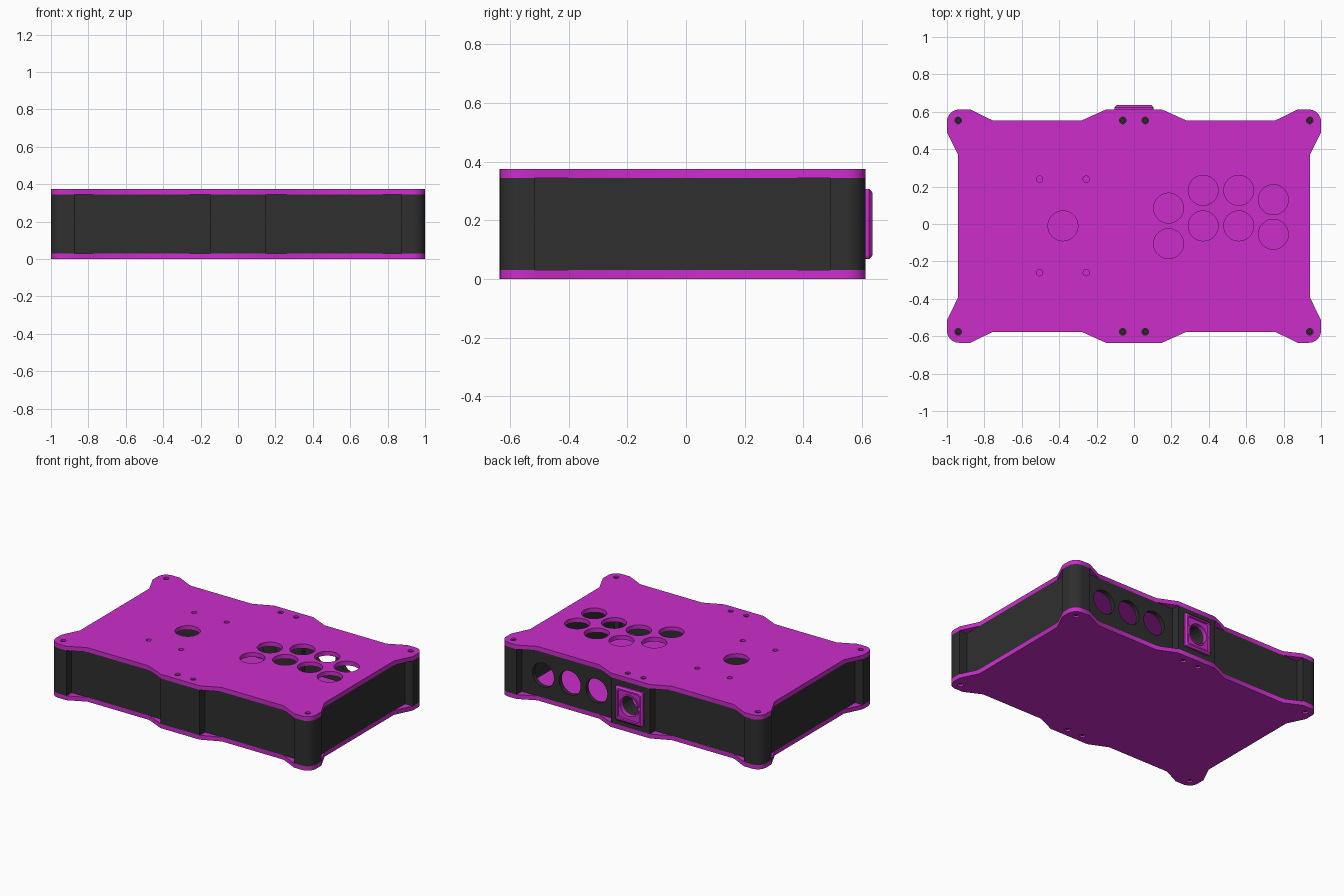
import bpy, bmesh, math

if "Cube" in bpy.data.objects:
    bpy.data.objects.remove(bpy.data.objects["Cube"])

CY = -0.0115                # y centre of the case (the connector sticks out behind)
Z1, Z2, Z3 = 0.03, 0.345, 0.375
R = 0.065                   # outer corner radius


def material(name, rgb):
    m = bpy.data.materials.new(name)
    m.diffuse_color = (*rgb, 1)
    m.use_nodes = True
    m.node_tree.nodes["Principled BSDF"].inputs["Base Color"].default_value = m.diffuse_color
    return m


MAGENTA = material("magenta", (0.6, 0.027, 0.6))
DARK = material("dark_grey", (0.028, 0.028, 0.028))


def finish(name, mesh, mat):
    mesh.materials.clear()
    mesh.materials.append(mat)
    for p in mesh.polygons:
        p.material_index = 0
    ob = bpy.data.objects.new(name, mesh)
    bpy.context.collection.objects.link(ob)
    bpy.ops.object.select_all(action='DESELECT')
    ob.select_set(True)
    bpy.context.view_layer.objects.active = ob
    bpy.ops.object.shade_smooth_by_angle(angle=math.radians(30))
    return ob


def prism(name, loops, a, b, mat, along_y=False):
    """Extrude a filled outline (first loop) with holes (other loops) from a to b."""
    cu = bpy.data.curves.new(name, 'CURVE')
    cu.dimensions, cu.fill_mode, cu.extrude = '2D', 'BOTH', (b - a) / 2
    for loop in loops:
        s = cu.splines.new('POLY')
        s.points.add(len(loop) - 1)
        for p, (u, v) in zip(s.points, loop):
            p.co = (u, v, 0, 1)
        s.use_cyclic_u = True
    tmp = bpy.data.objects.new("tmp", cu)
    bpy.context.collection.objects.link(tmp)
    bpy.context.view_layer.update()
    dg = bpy.context.evaluated_depsgraph_get()
    mesh = bpy.data.meshes.new_from_object(tmp.evaluated_get(dg))
    bpy.data.objects.remove(tmp)
    mid = (a + b) / 2
    bm = bmesh.new()
    bm.from_mesh(mesh)
    bmesh.ops.remove_doubles(bm, verts=bm.verts, dist=1e-5)
    for v in bm.verts:
        x, y, z = v.co
        v.co = (x, mid - z, y) if along_y else (x, y, z + mid)
    bmesh.ops.recalc_face_normals(bm, faces=bm.faces)
    bm.to_mesh(mesh)
    bm.free()
    mesh.name = name
    return finish(name, mesh, mat)


def circle(x, y, r, n=48):
    return [(x + r * math.cos(2 * math.pi * i / n), y + r * math.sin(2 * math.pi * i / n))
            for i in range(n)]


def rect(x0, x1, y0, y1):
    return [(x0, y0), (x1, y0), (x1, y1), (x0, y1)]


def corner_arc(n=10):
    """Rounded corner of the +x +y quadrant, relative to the case centre."""
    return [(1 - R + R * math.cos(i * math.pi / 2 / n), 0.6235 - R + R * math.sin(i * math.pi / 2 / n))
            for i in range(n + 1)]


# Plate outline: one quadrant mirrored four ways
quad = [(0.94, 0.38), (1, 0.5025)] + corner_arc() + [(0.875, 0.6235), (0.755, 0.565),
                                                     (0.28, 0.565), (0.15, 0.6235)]
half = quad + [(-x, y) for x, y in reversed(quad)]
outline = [(x, y + CY) for x, y in half] + [(x, CY - y) for x, y in reversed(half)]

screws = [(x, CY + s * 0.565) for x in (-0.94, -0.06, 0.06, 0.94) for s in (-1, 1)]
screw_holes = [circle(x, y, 0.018, 20) for x, y in screws]
buttons = [(0.185, 0.085), (0.185, -0.105), (0.37, 0.18), (0.37, -0.01),
           (0.56, 0.18), (0.56, -0.01), (0.745, 0.13), (0.745, -0.055), (-0.38, -0.01)]
top_holes = [circle(x, y, 0.08) for x, y in buttons]
top_holes += [circle(x, y, 0.017, 20) for x in (-0.505, -0.255) for y in (0.24, -0.26)]

# Top and bottom plates
prism("bottom_plate", [outline] + screw_holes, 0, Z1, MAGENTA)
prism("top_plate", [outline] + screw_holes + top_holes, Z2, Z3, MAGENTA)

# Screw heads sunk in both plates
for i, (x, y) in enumerate(screws):
    prism(f"screw_top_{i}", [circle(x, y, 0.012, 16)], Z2, Z3 - 0.008, DARK)
    prism(f"screw_bottom_{i}", [circle(x, y, 0.012, 16)], 0.008, Z1, DARK)

# Corner posts with one rounded edge
post = [(0.875, 0.5025), (1, 0.5025)] + corner_arc() + [(0.875, 0.6235)]
for sx in (-1, 1):
    for sy in (-1, 1):
        prism(f"corner_post_{sx}_{sy}", [[(sx * x, CY + sy * y) for x, y in post]], Z1, Z2, DARK)

# Side walls
for s, n in ((-1, "left"), (1, "right")):
    xs = sorted((s * 0.91, s * 0.94))
    prism(f"{n}_wall", [rect(*xs, CY - 0.5025, CY + 0.5025)], Z1, Z2, DARK)

# Front and back walls, with three round ports in the back
ZM = (Z1 + Z2) / 2
ports = [circle(x, ZM, 0.083) for x in (0.30, 0.505, 0.71)]
for s, n in ((-1, "front"), (1, "back")):
    ys = sorted((CY + s * 0.535, CY + s * 0.565))
    for side, x0, x1 in (("left", -0.875, -0.15), ("right", 0.15, 0.875)):
        holes = ports if (n, side) == ("back", "right") else []
        prism(f"{n}_wall_{side}", [rect(x0, x1, Z1, Z2)] + holes, *ys, DARK, True)
    # Centre block, bored through behind the connector
    ys = sorted((CY + s * 0.5025, CY + s * 0.6235))
    bore = [circle(0, ZM, 0.07)] if n == "back" else []
    prism(f"{n}_centre_block", [rect(-0.15, 0.15, Z1, Z2)] + bore, *ys, DARK, True)


# Connector frame: chamfered rim swept through rounded rectangles
def round_rect(w, h, r, n=4):
    pts = []
    for k, (sx, sz) in enumerate(((1, 1), (-1, 1), (-1, -1), (1, -1))):
        for i in range(n + 1):
            a = math.pi / 2 * (k + i / n)
            pts.append((sx * (w - r) + r * math.cos(a), ZM + sz * (h - r) + r * math.sin(a)))
    return pts


bm = bmesh.new()
rings = []
for inset, y in ((0, 0.611), (0, 0.624), (0.012, 0.635), (0.022, 0.635), (0.024, 0.622)):
    pts = round_rect(0.105 - inset, 0.12 - inset, 0.012)
    rings.append([bm.verts.new((x, y, z)) for x, z in pts])
for a, b in zip(rings, rings[1:]):
    for i in range(len(a)):
        j = (i + 1) % len(a)
        bm.faces.new((a[i], a[j], b[j], b[i]))
bmesh.ops.recalc_face_normals(bm, faces=bm.faces)
me = bpy.data.meshes.new("connector_frame")
bm.to_mesh(me)
bm.free()
finish("connector_frame", me, MAGENTA)

# Connector floor and the raised ring round its opening
prism("connector_floor", [round_rect(0.083, 0.098, 0.01), circle(0, ZM, 0.07)], 0.611, 0.623, MAGENTA, True)
prism("connector_ring", [circle(0, ZM, 0.078), circle(0, ZM, 0.068)], 0.60, 0.629, MAGENTA, True)
